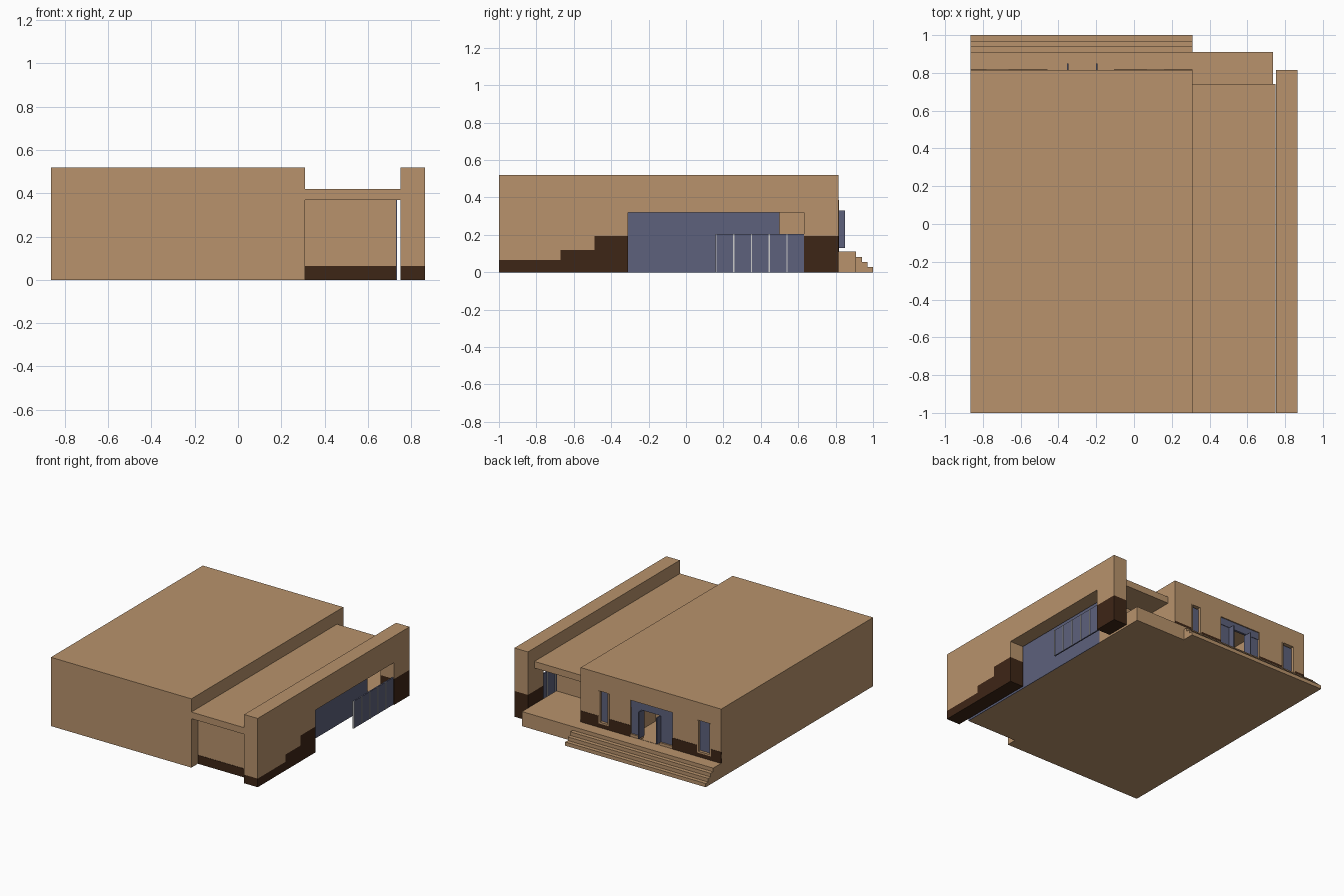
import bpy, bmesh

if "Cube" in bpy.data.objects:
    bpy.data.objects.remove(bpy.data.objects["Cube"])


def material(name, rgb):
    m = bpy.data.materials.new(name)
    m.diffuse_color = (*rgb, 1)
    m.use_nodes = True
    m.node_tree.nodes["Principled BSDF"].inputs["Base Color"].default_value = m.diffuse_color
    return m


TAN = material("tan_render", (0.48, 0.29, 0.15))
BROWN = material("dark_plinth", (0.048, 0.019, 0.008))
GLASS = material("blue_glass", (0.11, 0.12, 0.2))
LIGHT = material("light_trim", (0.6, 0.6, 0.62))


def finish(name, bm, mat):
    bmesh.ops.recalc_face_normals(bm, faces=bm.faces)
    me = bpy.data.meshes.new(name)
    bm.to_mesh(me)
    bm.free()
    if mat:
        me.materials.append(mat)
    ob = bpy.data.objects.new(name, me)
    bpy.context.collection.objects.link(ob)
    return ob


def boxes(name, mat, *spans):
    """One object from boxes given as (x0, x1, y0, y1, z0, z1)."""
    bm = bmesh.new()
    for x0, x1, y0, y1, z0, z1 in spans:
        vs = bmesh.ops.create_cube(bm, size=1)["verts"]
        for v in vs:
            v.co = ((x0 + x1) / 2 + v.co.x * (x1 - x0),
                    (y0 + y1) / 2 + v.co.y * (y1 - y0),
                    (z0 + z1) / 2 + v.co.z * (z1 - z0))
    return finish(name, bm, mat)


def profile(name, mat, pts, x0, x1):
    """Extrude a y-z outline along x."""
    bm = bmesh.new()
    f = bm.faces.new([bm.verts.new((x0, y, z)) for y, z in pts])
    new = bmesh.ops.extrude_face_region(bm, geom=[f])["geom"]
    bmesh.ops.translate(bm, vec=(x1 - x0, 0, 0),
                        verts=[v for v in new if isinstance(v, bmesh.types.BMVert)])
    return finish(name, bm, mat)


L, M, C, R = -0.865, 0.31, 0.735, 0.865   # left end, hall edge, corridor edge, right end
FACE = 0.815                              # entrance facade
windows = [(0.07, 0.16), (-0.78, -0.665)]
door = (-0.457, -0.107)
Z0, Z1 = 0.14, 0.385

# main hall with window and doorway recesses
hall = boxes("main_hall", TAN, (L, M, -1, FACE, 0, 0.52))
cutter = boxes("opening_cutter", TAN,
               *[(a, b, FACE - 0.03, FACE + 0.1, Z0, Z1) for a, b in windows],
               (*door, FACE - 0.3, FACE + 0.1, 0.112, Z1))
cutter.hide_render = True
mod = hall.modifiers.new("openings", "BOOLEAN")
mod.operation, mod.object, mod.solver = "DIFFERENCE", cutter, "EXACT"
bpy.context.view_layer.objects.active = hall
bpy.ops.object.modifier_apply(modifier=mod.name)
bpy.data.objects.remove(cutter)

# dark band along the facade, between openings
edges = [(L, -0.78), (-0.665, door[0]), (door[1], 0.07), (0.16, M)]
boxes("facade_plinth", BROWN,
      *[(a, b, FACE - 0.01, FACE + 0.002, 0.11, 0.195) for a, b in edges],
      *[(a, b, FACE - 0.01, FACE + 0.002, 0.11, Z0) for a, b in windows])

# window panes and frames
boxes("window_panes", GLASS,
      *[(a + 0.012, b - 0.012, FACE - 0.029, FACE - 0.018, Z0 + 0.012, Z1 - 0.008)
        for a, b in windows])
w = 0.012
for i, (a, b) in enumerate(windows):
    boxes(f"window_frame_{i}", TAN,
          (a, a + w, FACE - 0.029, FACE + 0.003, Z0, Z1),
          (b - w, b, FACE - 0.029, FACE + 0.003, Z0, Z1),
          (a + w, b - w, FACE - 0.029, FACE + 0.003, Z0, Z0 + w))

# entrance: side lights, transom and two open leaves
d0, d1 = door
boxes("entrance_glazing", GLASS,
      (d0, -0.35, FACE - 0.025, FACE - 0.012, 0.13, 0.33),
      (-0.195, d1, FACE - 0.025, FACE - 0.012, 0.13, 0.33),
      (d0, d1, FACE - 0.025, FACE - 0.008, 0.33, Z1))
boxes("open_door_leaves", GLASS,
      *[(x - 0.004, x + 0.004, FACE - 0.035, 0.85, 0.13, 0.33) for x in (-0.35, -0.197)])
boxes("door_sills", TAN,
      (d0, -0.35, FACE - 0.03, FACE, 0.11, 0.13),
      (-0.195, d1, FACE - 0.03, FACE, 0.11, 0.13))

# porch platform and steps
boxes("porch_platform", TAN, (L, M, FACE, 0.91, 0, 0.11), (M, C, 0.5, 0.91, 0, 0.11))
profile("porch_steps", TAN,
        [(0.91, 0), (1, 0), (1, 0.028), (0.97, 0.028), (0.97, 0.055),
         (0.94, 0.055), (0.94, 0.082), (0.91, 0.082)], L, M)

# corridor block, its front plinth, glazed side and roof
boxes("corridor_block", TAN, (M, C - 0.004, -0.92, 0.5, 0, 0.37))
boxes("corridor_plinth", BROWN, (M, C - 0.004, -0.923, -0.915, 0, 0.065))
boxes("corridor_glazing", GLASS, (C - 0.004, C, -0.92, 0.5, 0, 0.37))
boxes("corridor_roof", TAN, (M, 0.75, -1, 0.74, 0.37, 0.42))

# right wall: opening in the middle, stepped dark plinth below
profile("side_wall", TAN,
        [(-1, 0.065), (-0.67, 0.065), (-0.67, 0.12), (-0.49, 0.12), (-0.49, 0.195),
         (-0.31, 0.195), (-0.31, 0.32), (0.63, 0.32), (0.63, 0.195),
         (FACE, 0.195), (FACE, 0.52), (-1, 0.52)], 0.752, R)
profile("side_wall_stepped_plinth", BROWN,
        [(-1, 0), (-0.31, 0), (-0.31, 0.195), (-0.49, 0.195), (-0.49, 0.12),
         (-0.67, 0.12), (-0.67, 0.065), (-1, 0.065)], 0.752, R)
boxes("side_wall_end_plinth", BROWN, (0.752, R, 0.63, FACE, 0, 0.195))

# low glazed screen in the opening, with light dividers
boxes("glass_screen", GLASS, (0.848, 0.858, 0.16, 0.63, 0, 0.205))
boxes("screen_dividers", LIGHT,
      *[(0.846, 0.861, y - 0.003, y + 0.003, 0, 0.205)
        for y in (0.16 + 0.095 * i for i in range(5))])
